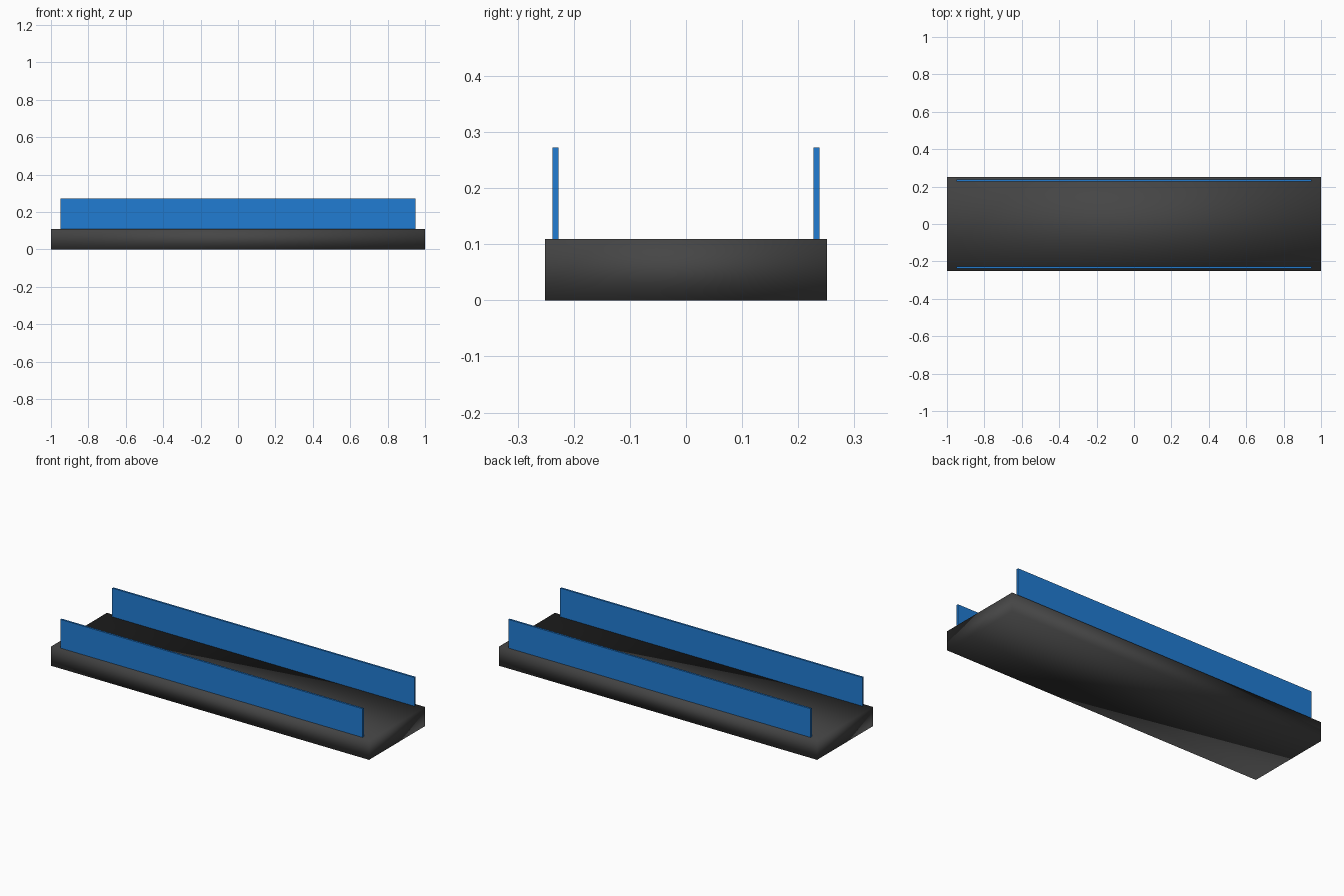
import bpy

if "Cube" in bpy.data.objects:
    bpy.data.objects.remove(bpy.data.objects["Cube"])


def material(name, color):
    mat = bpy.data.materials.new(name)
    mat.diffuse_color = color
    mat.use_nodes = True
    mat.node_tree.nodes["Principled BSDF"].inputs["Base Color"].default_value = mat.diffuse_color
    return mat


def box(name, x, y, z, mat):
    """Box from (min, max) ranges on each axis."""
    centre = [(a + b) / 2 for a, b in (x, y, z)]
    size = [b - a for a, b in (x, y, z)]
    bpy.ops.mesh.primitive_cube_add(size=1, location=centre)
    obj = bpy.context.object
    obj.name = name
    obj.scale = size
    bpy.ops.object.transform_apply(location=False, rotation=False, scale=True)
    obj.data.materials.append(mat)
    return obj


dark = material("dark_grey", (0.06, 0.06, 0.06, 1))
blue = material("blue", (0.015, 0.2, 0.65, 1))

# Solid slab, with shading flowing softly over its corners
base = box("base", (-1, 1), (-0.251, 0.251), (0, 0.109), dark)
base.data.shade_smooth()

# Thin upright panels along both long edges
for name, side in (("front_panel", -1), ("back_panel", 1)):
    y = sorted((side * 0.227, side * 0.238))
    box(name, (-0.95, 0.95), y, (0.109, 0.272), blue)
